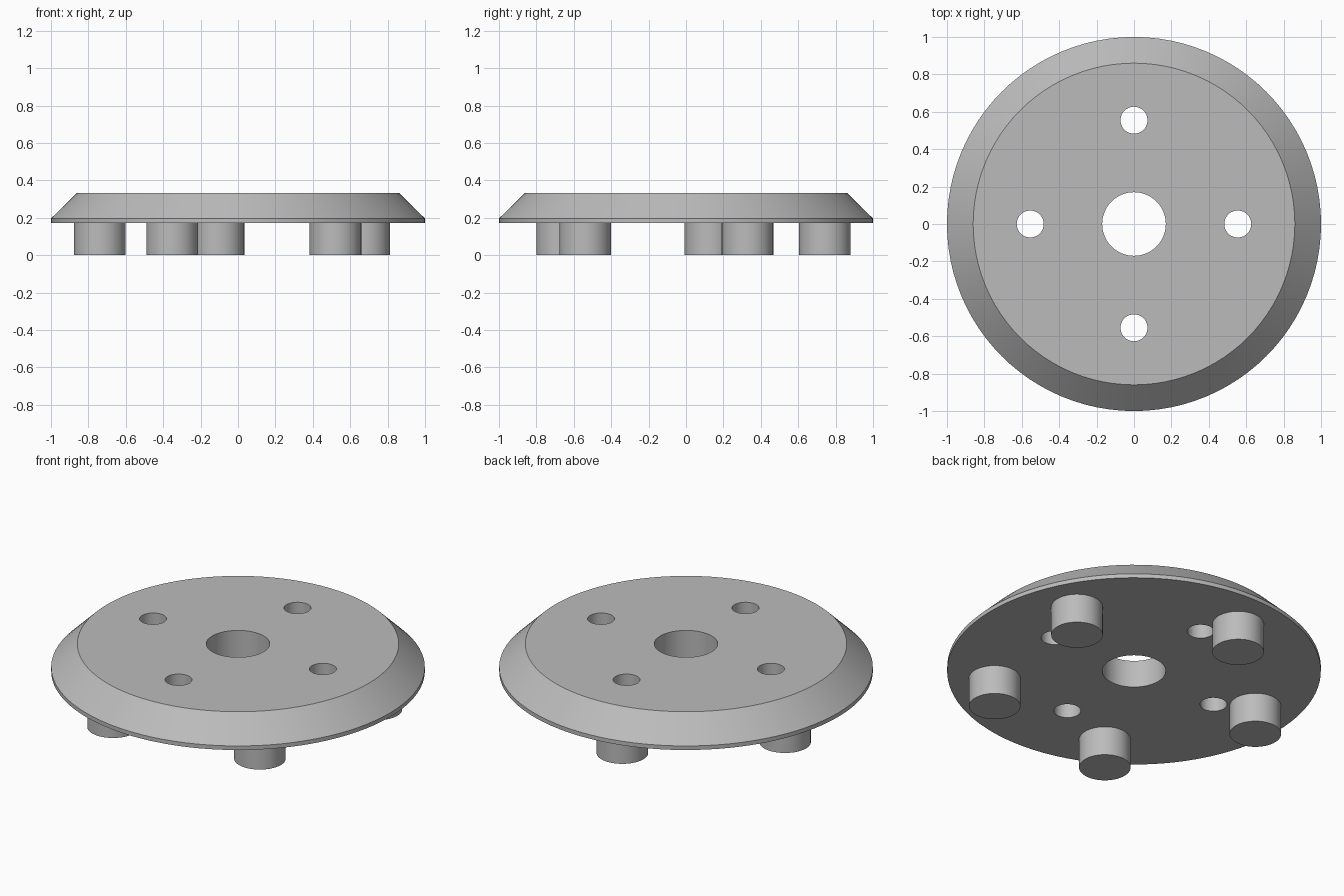
import bpy
import bmesh
from math import cos, sin, radians

if "Cube" in bpy.data.objects:
    bpy.data.objects.remove(bpy.data.objects["Cube"], do_unlink=True)

grey = bpy.data.materials.new("plain grey")
grey.use_nodes = True
colour = (0.5, 0.5, 0.5, 1)
grey.diffuse_color = colour
grey.node_tree.nodes["Principled BSDF"].inputs["Base Color"].default_value = colour

BOTTOM, RIM, TOP = 0.172, 0.196, 0.333


def turned(name, rings, segments):
    """Closed solid of stacked circles, given as (radius, z) pairs."""
    bm = bmesh.new()
    loops = []
    for radius, z in rings:
        angles = [radians(360 * i / segments) for i in range(segments)]
        loops.append([bm.verts.new((radius * cos(a), radius * sin(a), z)) for a in angles])
    for low, high in zip(loops, loops[1:]):
        for i in range(segments):
            j = (i + 1) % segments
            bm.faces.new((low[i], low[j], high[j], high[i]))
    bm.faces.new(loops[0][::-1])
    bm.faces.new(loops[-1])
    mesh = bpy.data.meshes.new(name)
    bm.to_mesh(mesh)
    bm.free()
    mesh.materials.append(grey)
    obj = bpy.data.objects.new(name, mesh)
    bpy.context.collection.objects.link(obj)
    return obj


def smooth(obj):
    bpy.ops.object.select_all(action="DESELECT")
    obj.select_set(True)
    bpy.context.view_layer.objects.active = obj
    bpy.ops.object.shade_smooth_by_angle(angle=radians(30))


def place(obj, radius, degrees):
    obj.location = (radius * cos(radians(degrees)), radius * sin(radians(degrees)), 0)


# Round plate with a chamfered upper edge
plate = turned("plate", [(1, BOTTOM), (1, RIM), (0.86, TOP)], 96)

# Centre bore and four bolt holes
cutters = [turned("bore_cutter", [(0.17, 0.1), (0.17, 0.4)], 64)]
for i in range(4):
    hole = turned(f"bolt_hole_cutter_{i + 1}", [(0.072, 0.1), (0.072, 0.4)], 48)
    place(hole, 0.555, 90 * i)
    cutters.append(hole)

bpy.context.view_layer.objects.active = plate
for cutter in cutters:
    cut = plate.modifiers.new(cutter.name, "BOOLEAN")
    cut.operation = "DIFFERENCE"
    cut.solver = "EXACT"
    cut.object = cutter
    bpy.ops.object.modifier_apply(modifier=cut.name)
    bpy.data.objects.remove(cutter, do_unlink=True)
smooth(plate)

# Five pegs under the plate
for i in range(5):
    peg = turned(f"peg_{i + 1}", [(0.138, 0), (0.138, BOTTOM)], 64)
    place(peg, 0.75, 26 + 72 * i)
    smooth(peg)
